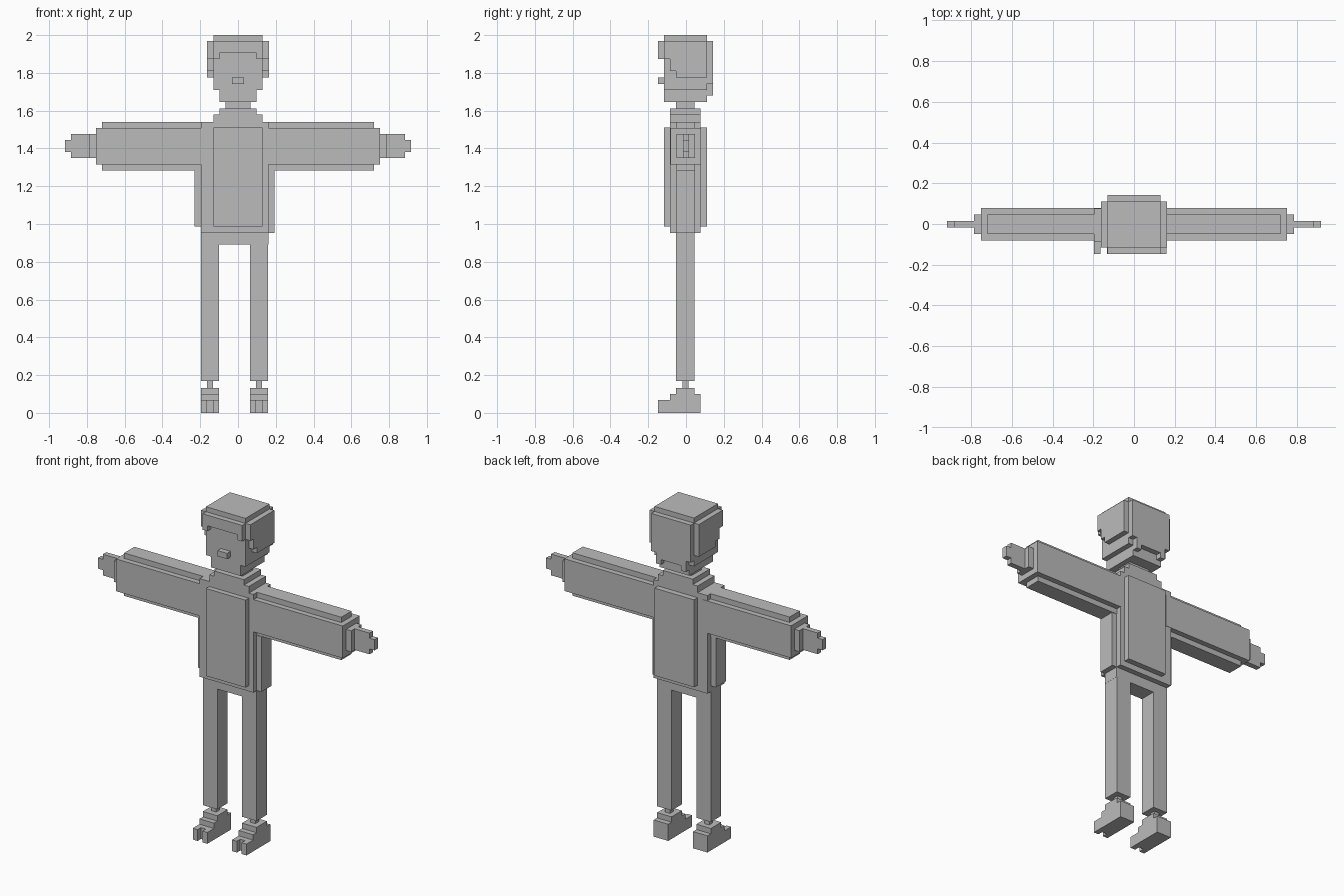
import bpy, bmesh
from mathutils import Vector

if "Cube" in bpy.data.objects:
    bpy.data.objects.remove(bpy.data.objects["Cube"])

grey = bpy.data.materials.new("plain grey")
grey.use_nodes = True
colour = (0.5, 0.5, 0.5, 1)
grey.diffuse_color = colour
grey.node_tree.nodes["Principled BSDF"].inputs["Base Color"].default_value = colour


def blocks(name, boxes, shift=0.0, side=1):
    """One object from boxes given as (x0, x1, y0, y1, z0, z1), optionally mirrored and shifted in x."""
    bm = bmesh.new()
    for x0, x1, y0, y1, z0, z1 in boxes:
        lo, hi = Vector((x0, y0, z0)), Vector((x1, y1, z1))
        size, mid = hi - lo, (lo + hi) / 2
        for v in bmesh.ops.create_cube(bm, size=1)["verts"]:
            v.co = Vector([v.co[i] * size[i] + mid[i] for i in range(3)])
            v.co.x = v.co.x * side + shift
    bmesh.ops.recalc_face_normals(bm, faces=bm.faces[:])
    mesh = bpy.data.meshes.new(name)
    bm.to_mesh(mesh)
    bm.free()
    mesh.materials.append(grey)
    ob = bpy.data.objects.new(name, mesh)
    bpy.context.collection.objects.link(ob)
    return ob


# Head with tapering jaw
blocks("head", [
    (-.131, .131, -.116, .111, 1.71, 1.97),
    (-.099, .099, -.116, .111, 1.646, 1.71),
])
blocks("nose", [(-.032, .032, -.148, -.116, 1.742, 1.776)])

# Hair: crown, fringe, back and stepped sides
blocks("hair_crown", [(-.131, .131, -.116, .111, 1.97, 2.0)])
blocks("hair_fringe", [(-.131, .131, -.148, -.116, 1.906, 1.97)]
       + [(s * .115 - .016, s * .115 + .016, -.148, -.116, 1.874, 1.906) for s in (-1, 1)])
blocks("hair_back", [
    (-.131, .131, .111, .143, 1.745, 1.97),
    (-.099, .099, .111, .143, 1.71, 1.745),
    (-.099, -.067, .111, .143, 1.68, 1.71),
    (.067, .099, .111, .143, 1.68, 1.71),
])
for name, side in (("left", 1), ("right", -1)):
    blocks(name + "_hair_side", [
        (.131, .163, -.116, .111, 1.874, 1.97),
        (.131, .163, -.085, .111, 1.81, 1.874),
        (.131, .163, -.053, .111, 1.776, 1.81),
    ], side=side)

# Neck and stepped collar
blocks("neck", [(-.067, .067, -.053, .045, 1.54, 1.646)])
blocks("collar", [
    (-.099, .099, -.085, .077, 1.58, 1.612),
    (-.131, .131, -.085, .077, 1.54, 1.58),
])

# Torso with raised front and back panels and side layers
blocks("torso", [(-.196, .161, -.085, .077, .952, 1.54)])
blocks("chest_panel", [(-.131, .131, -.116, -.085, .986, 1.51)])
blocks("back_panel", [(-.131, .131, .077, .111, .986, 1.51)])
blocks("right_torso_side", [(-.229, -.196, -.053, .045, .986, 1.315)])
blocks("left_torso_side", [(.161, .192, -.053, .045, .952, 1.283)])

# Outstretched arms and thin hands
for name, side in (("left", 1), ("right", -1)):
    blocks(name + "_arm", [
        (.16, .752, -.082, .079, 1.315, 1.508),
        (.16, .72, -.05, .047, 1.283, 1.54),
        (.752, .786, -.05, .047, 1.349, 1.476),
    ], side=side)
    blocks(name + "_hand", [
        (.786, .884, -.017, .015, 1.349, 1.476),
        (.884, .917, -.017, .015, 1.381, 1.445),
    ], side=side)

# Hips, then legs and stepped feet with two toes each
blocks("hips", [(-.196, .161, -.053, .045, .891, .952)])
for name, cx in (("left", .112), ("right", -.148)):
    blocks(name + "_leg", [(-.048, .048, -.053, .045, .17, .9)], cx)
    blocks(name + "_ankle", [(-.016, .016, -.018, .014, .12, .18)], cx)
    blocks(name + "_foot", [
        (-.048, .048, -.053, .045, .1, .132),
        (-.048, .048, -.085, .077, .068, .1),
        (-.048, .048, -.116, .077, 0, .068),
        (-.048, -.016, -.148, -.116, 0, .068),
        (.016, .048, -.148, -.116, 0, .068),
    ], cx)
